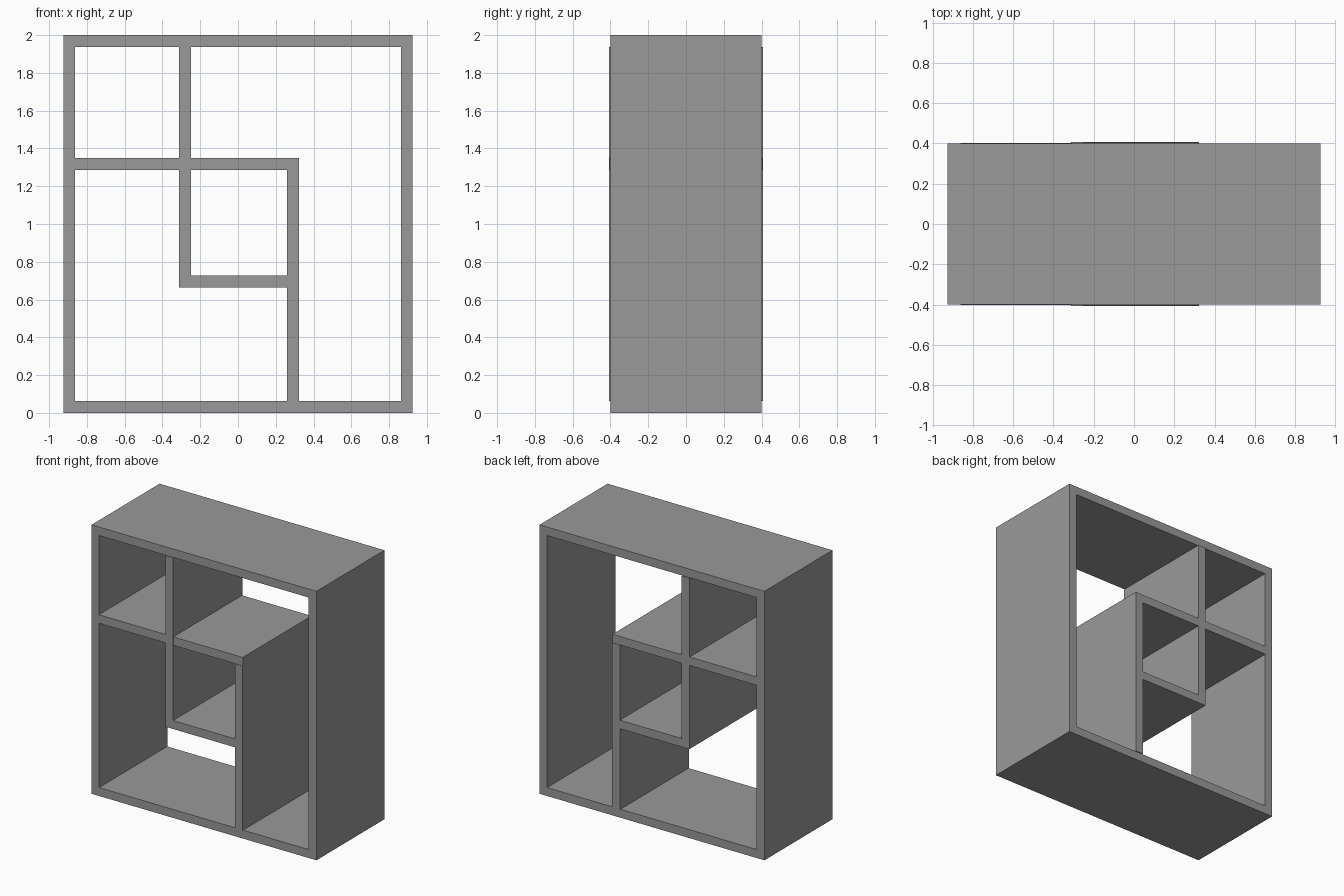
import bpy

# Remove the default cube
old = bpy.data.objects.get("Cube")
if old:
    bpy.data.objects.remove(old, do_unlink=True)

# Single grey finish
grey = bpy.data.materials.new("grey_board")
grey.use_nodes = True
color = (0.32, 0.32, 0.32, 1)
grey.diffuse_color = color
grey.node_tree.nodes["Principled BSDF"].inputs["Base Color"].default_value = color


def board(name, x0, x1, z0, z1, half_depth):
    """Flat board spanning x0..x1 and z0..z1, centred front to back."""
    bpy.ops.mesh.primitive_cube_add(size=1, location=((x0 + x1) / 2, 0, (z0 + z1) / 2))
    ob = bpy.context.object
    ob.name = name
    ob.scale = (x1 - x0, 2 * half_depth, z1 - z0)
    bpy.ops.object.transform_apply(location=False, rotation=False, scale=True)
    ob.data.materials.append(grey)


T = 0.063          # board thickness
W = 0.925          # half width of the case
H = 2.0            # height of the case
D = 0.4            # half depth of the case
DIV = -0.312       # right edge of the upper divider
END = 0.322        # free end of the middle shelf
MID = 1.286        # underside of the middle shelf
LOW = 0.665        # underside of the lower shelf

# Outer case
board("bottom_panel", -W, W, 0, T, D)
board("top_panel", -W, W, H - T, H, D)
board("right_side_panel", -W, -W + T, T, H - T, D)
board("left_side_panel", W - T, W, T, H - T, D)

# Inner dividers and shelves, slightly proud of the case
board("upper_divider", DIV, DIV + T, LOW + T, H - T, D + 0.007)
board("lower_divider", END - T, END, T, MID, D + 0.007)
board("lower_shelf", DIV, END - T, LOW, LOW + T, D + 0.007)
board("middle_shelf_right", -W + T, DIV, MID, MID + T, D + 0.003)
board("middle_shelf_left", DIV + T, END, MID, MID + T, D + 0.004)
